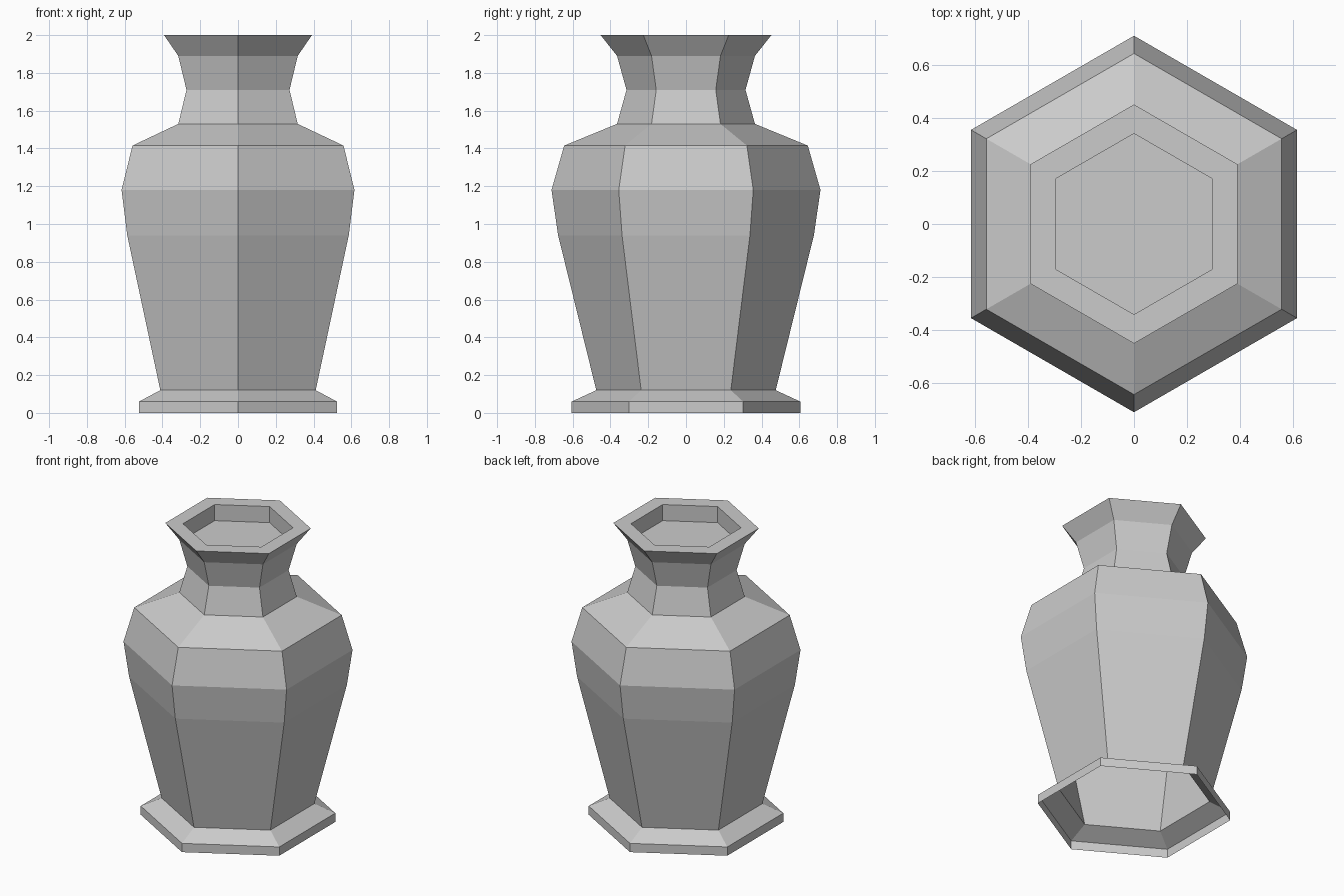
import bpy, bmesh, math

if "Cube" in bpy.data.objects:
    bpy.data.objects.remove(bpy.data.objects["Cube"], do_unlink=True)

stone = bpy.data.materials.new("grey_stone")
stone.use_nodes = True
colour = (0.6, 0.6, 0.6, 1)
stone.diffuse_color = colour
stone.node_tree.nodes["Principled BSDF"].inputs["Base Color"].default_value = colour

SIDES = 6


def lathe(name, profile, cap=False):
    """Sweep a (radius, height) profile round six sides, bottom to top."""
    bm = bmesh.new()
    rings = []
    for r, z in profile:
        angles = [math.pi / 2 + i * math.tau / SIDES for i in range(SIDES)]
        rings.append([bm.verts.new((r * math.cos(a), r * math.sin(a), z)) for a in angles])
    for low, high in zip(rings, rings[1:]):
        for i in range(SIDES):
            j = (i + 1) % SIDES
            bm.faces.new((low[i], low[j], high[j], high[i]))
    if cap:
        bm.faces.new(rings[-1])
    mesh = bpy.data.meshes.new(name)
    bm.to_mesh(mesh)
    bm.free()
    mesh.materials.append(stone)
    obj = bpy.data.objects.new(name, mesh)
    bpy.context.collection.objects.link(obj)
    return obj


# Hollow foot, open underneath
lathe("foot", [(0.605, 0), (0.605, 0.06), (0.475, 0.12)])
# Body with shoulder
lathe("body", [(0.475, 0.12), (0.677, 0.94), (0.712, 1.18), (0.645, 1.415), (0.365, 1.53)])
# Flared neck, flat rim and shallow mouth
lathe("neck", [(0.365, 1.53), (0.315, 1.71), (0.365, 1.89), (0.452, 2),
               (0.342, 2), (0.342, 1.89)], cap=True)
